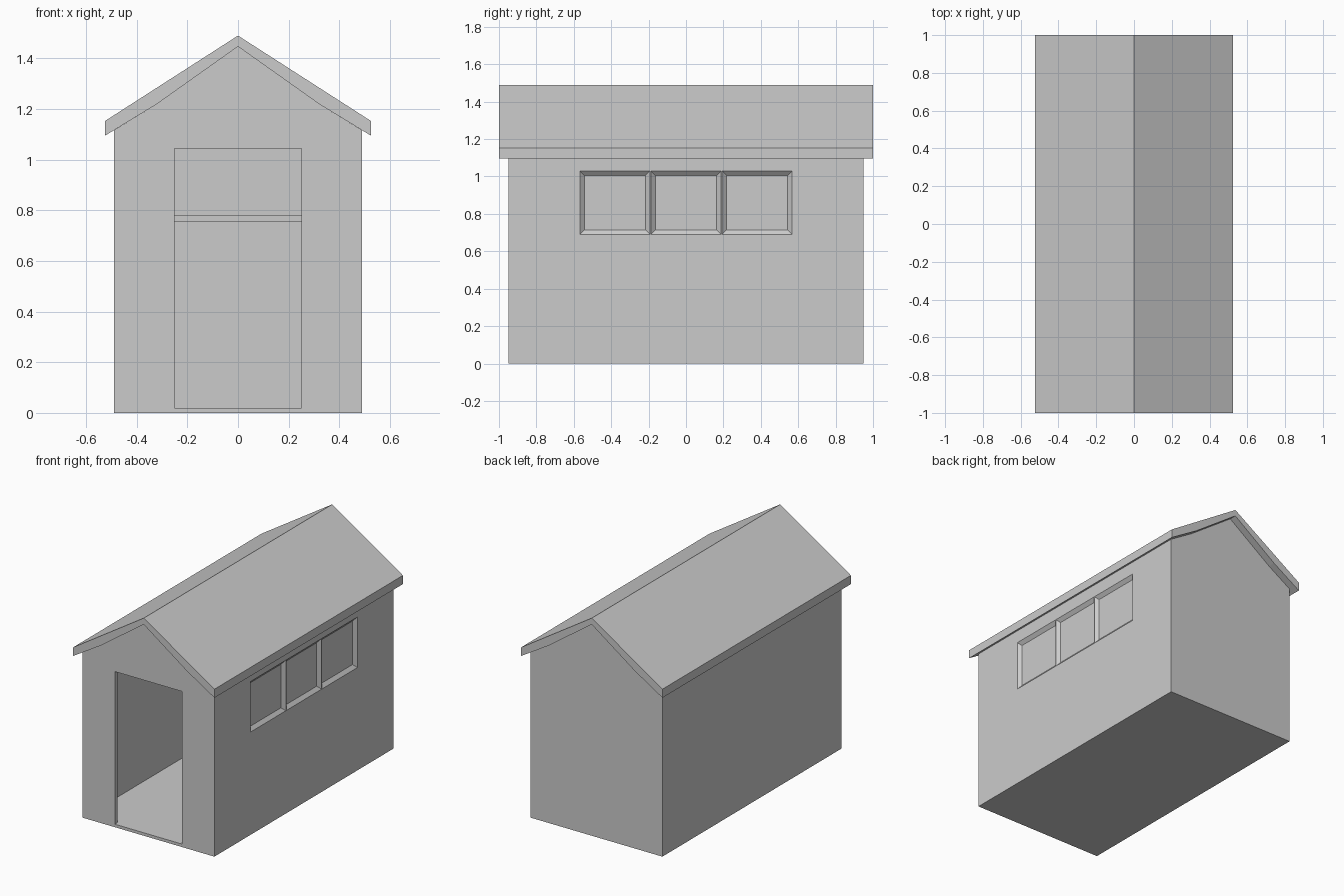
import bpy, bmesh

if "Cube" in bpy.data.objects:
    bpy.data.objects.remove(bpy.data.objects["Cube"])


def mesh_object(name, bm):
    bmesh.ops.recalc_face_normals(bm, faces=bm.faces)
    mesh = bpy.data.meshes.new(name)
    bm.to_mesh(mesh)
    bm.free()
    ob = bpy.data.objects.new(name, mesh)
    bpy.context.collection.objects.link(ob)
    return ob


def loft(name, loop_a, loop_b):
    """Closed solid between two matching loops of points."""
    bm = bmesh.new()
    a = [bm.verts.new(p) for p in loop_a]
    b = [bm.verts.new(p) for p in loop_b]
    bm.faces.new(a)
    bm.faces.new(b[::-1])
    n = len(a)
    for i in range(n):
        j = (i + 1) % n
        bm.faces.new((a[i], b[i], b[j], a[j]))
    return mesh_object(name, bm)


def prism(name, profile, y0, y1):
    """Extrude an x-z profile along y."""
    return loft(name, [(x, y0, z) for x, z in profile],
                [(x, y1, z) for x, z in profile])


def box(name, x, y, z):
    profile = [(x[0], z[0]), (x[1], z[0]), (x[1], z[1]), (x[0], z[1])]
    return prism(name, profile, *y)


def cut(target, cutter):
    cutter.hide_render = True
    mod = target.modifiers.new("cut", 'BOOLEAN')
    mod.operation = 'DIFFERENCE'
    mod.solver = 'EXACT'
    mod.object = cutter
    bpy.context.view_layer.objects.active = target
    bpy.ops.object.modifier_apply(modifier=mod.name)
    bpy.data.objects.remove(cutter)


def mirrored(half):
    """Half outline from right side up to the ridge, copied to the left."""
    return half + [(-x, z) for x, z in reversed(half) if x > 0]


W, L, T = 0.49, 0.95, 0.03

# walls and floor: gabled block hollowed from above
walls = prism("walls", mirrored([(W, 0), (W, 1.116), (0.32, 1.22), (0, 1.447)]), -L, L)
cut(walls, box("hollow", (-W + T, W - T), (-L + T, L - T), (0.02, 1.7)))

# doorway in the front wall
cut(walls, box("doorway", (-0.25, 0.25), (-L - 0.1, -L + 0.1), (0.02, 1.045)))


# three bevelled window panes in the right wall
def pane_loop(x, yc, hy, hz):
    return [(x, yc + sy * hy, 0.86 + sz * hz)
            for sy, sz in ((-1, -1), (1, -1), (1, 1), (-1, 1))]


for yc in (-0.38, 0.0, 0.38):
    cut(walls, loft("pane", pane_loop(W + 0.001, yc, 0.189, 0.171),
                    pane_loop(W - 0.02, yc, 0.164, 0.146)))

# roof: bent slab with a vertical fascia at each eave
top = [(0.525, 1.095), (0.525, 1.153), (0, 1.49), (-0.525, 1.153), (-0.525, 1.095)]
under = [(-0.32, 1.22), (0, 1.447), (0.32, 1.22)]
prism("roof", top + under, -1.0, 1.0)

# shelf across the inside of the back wall
box("shelf", (-W + T, W - T), (0.66, L - T), (0.755, 0.78))
